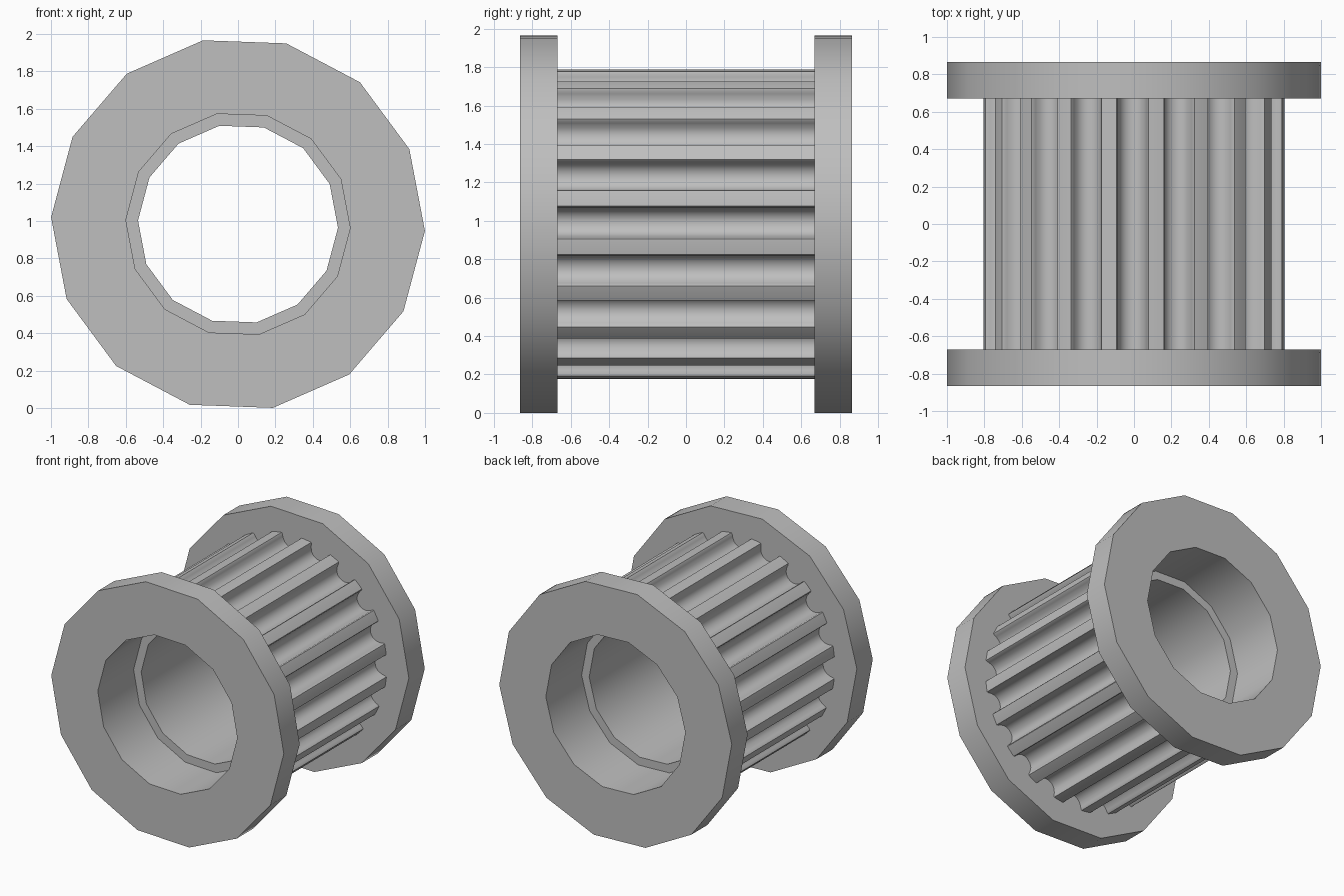
import bpy
import bmesh
from math import radians, cos, sin, sqrt, tau

cube = bpy.data.objects.get("Cube")
if cube:
    bpy.data.objects.remove(cube)

CENTRE_Z = 0.983
FLANGE_SIDES = 14
FLANGE_PHASE = radians(-2.1)
TEETH = 20
TOOTH_PHASE = radians(0.55)
TIP_RADIUS = 0.81
HALF_BAND = 0.67
HALF_LENGTH = 0.865
LEDGE = 0.425

metal = bpy.data.materials.new("grey_metal")
metal.use_nodes = True
GREY = (0.52, 0.52, 0.52, 1)
metal.diffuse_color = GREY
metal.node_tree.nodes["Principled BSDF"].inputs["Base Color"].default_value = GREY


def loft(name, loops, closed):
    """Join matching loops of points with quads; closed also joins last to first."""
    bm = bmesh.new()
    rings = [[bm.verts.new(p) for p in loop] for loop in loops]
    pairs = list(zip(rings, rings[1:]))
    if closed:
        pairs.append((rings[-1], rings[0]))
    for a, b in pairs:
        n = len(a)
        for i in range(n):
            j = (i + 1) % n
            bm.faces.new((a[i], a[j], b[j], b[i]))
    bm.normal_update()
    mesh = bpy.data.meshes.new(name)
    bm.to_mesh(mesh)
    bm.free()
    mesh.materials.append(metal)
    obj = bpy.data.objects.new(name, mesh)
    obj.location.z = CENTRE_Z
    bpy.context.collection.objects.link(obj)
    bpy.ops.object.select_all(action="DESELECT")
    obj.select_set(True)
    bpy.context.view_layer.objects.active = obj
    bpy.ops.object.shade_smooth_by_angle(angle=radians(30))
    return obj


def ring(radius, y):
    """Polygon around the y axis."""
    angles = [FLANGE_PHASE + tau * i / FLANGE_SIDES for i in range(FLANGE_SIDES)]
    return [(radius * cos(a), y, radius * sin(a)) for a in angles]


# Spool: both flanges, the hidden core and the stepped bore, as one turned profile
half = [(0.535, LEDGE), (0.6, LEDGE), (0.6, HALF_LENGTH),
        (1.0, HALF_LENGTH), (1.0, HALF_BAND), (0.66, HALF_BAND)]
profile = half + [(r, -y) for r, y in reversed(half)]
loft("flanged_spool", [ring(r, y) for r, y in profile], True)

# Toothed band: half a groove as (sideways, depth), mirrored and repeated
groove = [(0.099, 0), (0.086, 0.005), (0.079, 0.017), (0.077, 0.032),
          (0.073, 0.045), (0.067, 0.059), (0.060, 0.072), (0.048, 0.084),
          (0.033, 0.094), (0.017, 0.099), (0, 0.101)]
groove = [(-s, d) for s, d in groove] + [(s, d) for s, d in reversed(groove[:-1])]
outline = []
for k in range(TEETH):
    a = TOOTH_PHASE + tau * k / TEETH
    for s, d in groove:
        r = sqrt(TIP_RADIUS ** 2 - s * s) if d == 0 else TIP_RADIUS - d
        outline.append((r * cos(a) - s * sin(a), r * sin(a) + s * cos(a)))
loft("toothed_band", [[(x, y, z) for x, z in outline]
                      for y in (HALF_BAND, -HALF_BAND)], False)
